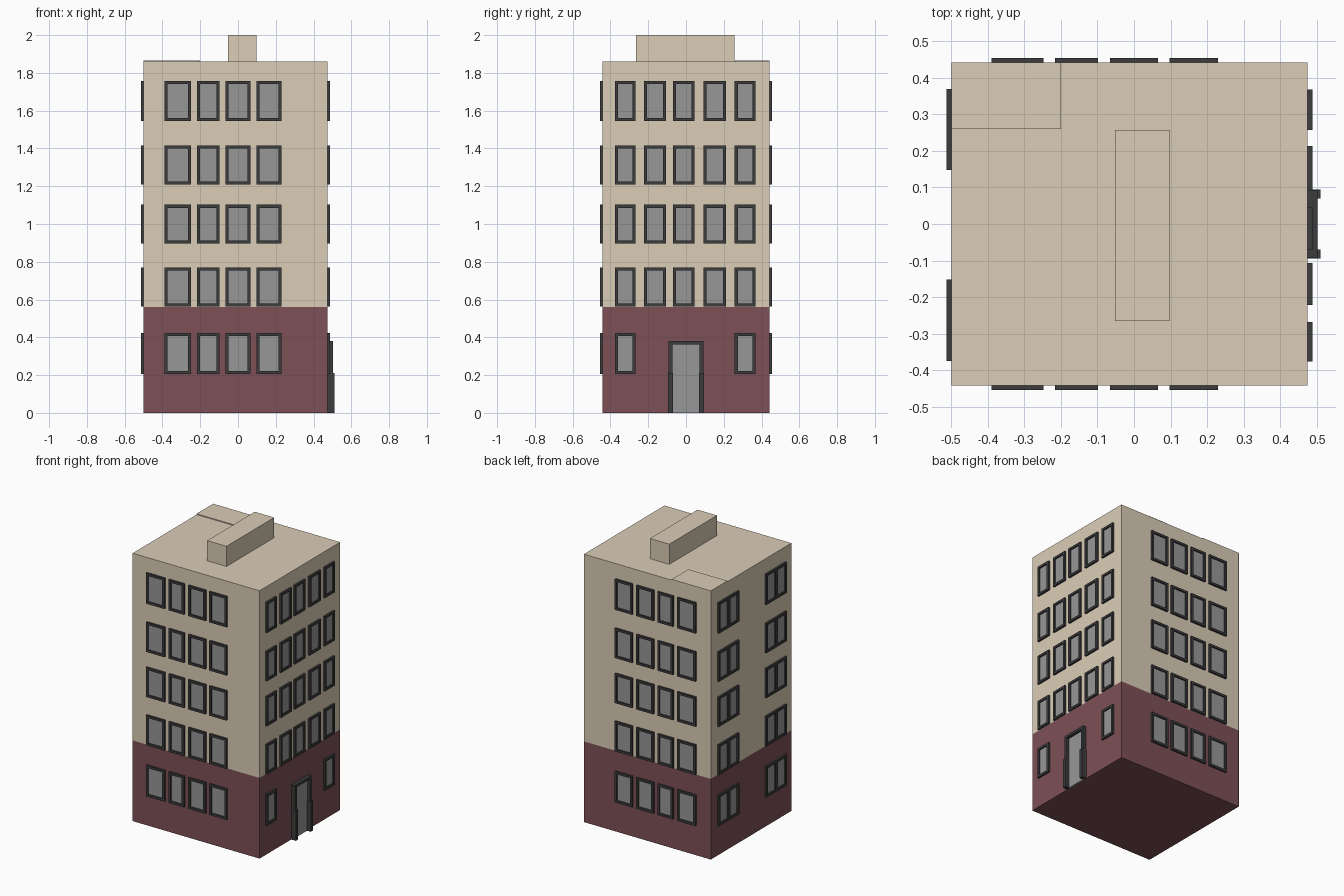
import bpy, bmesh
from mathutils import Matrix, Vector

if "Cube" in bpy.data.objects:
    bpy.data.objects.remove(bpy.data.objects["Cube"])

X0, X1, Y, TOP, BASE = -0.50, 0.475, 0.442, 1.86, 0.56


def material(name, rgb):
    m = bpy.data.materials.new(name)
    m.diffuse_color = (*rgb, 1)
    m.use_nodes = True
    m.node_tree.nodes["Principled BSDF"].inputs["Base Color"].default_value = m.diffuse_color
    return m


TAN = material("tan_plaster", (0.71, 0.61, 0.475))
RED = material("red_plaster", (0.205, 0.08, 0.092))
DARK = material("dark_frame", (0.045, 0.045, 0.048))
GLASS = material("glass", (0.31, 0.31, 0.31))


def add_box(bm, lo, hi):
    lo, hi = Vector(lo), Vector(hi)
    mat = Matrix.Translation((lo + hi) / 2) @ Matrix.Diagonal((*(hi - lo), 1))
    bmesh.ops.create_cube(bm, size=1, matrix=mat)


def add_ring(bm, u0, u1, v0, v1, w, d):
    """Rectangular picture frame of border w and depth d, in wall coordinates."""
    loops = []
    for inset, depth in ((0, 0), (0, d), (w, d), (w, 0)):
        a, b, c, e = u0 + inset, u1 - inset, v0 + inset, v1 - inset
        loops.append([bm.verts.new((u, v, depth)) for u, v in ((a, c), (b, c), (b, e), (a, e))])
    for k in range(4):
        p, q = loops[k], loops[(k + 1) % 4]
        for i in range(4):
            j = (i + 1) % 4
            bm.faces.new((p[i], p[j], q[j], q[i]))


def finish(bm, name, mat, matrix=None):
    if matrix is not None:
        bm.transform(matrix)
    bmesh.ops.recalc_face_normals(bm, faces=bm.faces)
    mesh = bpy.data.meshes.new(name)
    bm.to_mesh(mesh)
    bm.free()
    mesh.materials.append(mat)
    bpy.context.collection.objects.link(bpy.data.objects.new(name, mesh))


def box(name, lo, hi, mat, open_side=None):
    bm = bmesh.new()
    add_box(bm, lo, hi)
    if open_side is not None:
        bm.normal_update()
        bmesh.ops.delete(bm, geom=[f for f in bm.faces if f.normal.z * open_side > 0.9],
                         context='FACES_ONLY')
    finish(bm, name, mat)


def wall(u_axis, out, origin):
    """Matrix from wall coordinates (along, up, outward) to the world."""
    m = Matrix((u_axis, (0, 0, 1), out)).transposed().to_4x4()
    m.translation = origin
    return m


# Walls and roof parts
box("ground_floor_walls", (X0, -Y, 0), (X1, Y, BASE), RED, open_side=1)
box("upper_walls", (X0, -Y, BASE), (X1, Y, TOP), TAN, open_side=-1)
box("roof_housing", (-0.052, -0.265, TOP), (0.097, 0.258, 2.0), TAN)
box("roof_corner_slab", (X0, 0.26, TOP), (-0.20, Y, TOP + 0.006), TAN)

# Windows: column spans, repeated on each floor
FLOORS = [(0.207, 0.422), (0.562, 0.77), (0.897, 1.102), (1.21, 1.416), (1.545, 1.757)]
LONG = [(-0.39, -0.248), (-0.216, -0.098), (-0.066, 0.066), (0.097, 0.23)]
ENTRY = [(-0.377, -0.268), (-0.222, -0.107), (-0.07, 0.046), (0.092, 0.213), (0.258, 0.368)]
PAIRS = [(-0.375, -0.152), (0.148, 0.37)]


def windows(name, matrix, columns, ground_columns, mullion=False):
    frames, panes = bmesh.new(), bmesh.new()
    for floor, (v0, v1) in enumerate(FLOORS):
        for u0, u1 in (columns if floor else ground_columns):
            add_ring(frames, u0, u1, v0, v1, 0.016, 0.013)
            add_box(panes, (u0 + 0.008, v0 + 0.008, 0), (u1 - 0.008, v1 - 0.008, 0.004))
            if mullion:
                c = (u0 + u1) / 2
                add_box(frames, (c - 0.012, v0 + 0.016, 0), (c + 0.012, v1 - 0.016, 0.013))
    finish(frames, name + "_window_frames", DARK, matrix)
    finish(panes, name + "_window_panes", GLASS, matrix)


windows("front", wall((1, 0, 0), (0, -1, 0), (0, -Y, 0)), LONG, LONG)
windows("back", wall((1, 0, 0), (0, 1, 0), (0, Y, 0)), LONG, LONG)
windows("right", wall((0, 1, 0), (1, 0, 0), (X1, 0, 0)), ENTRY, [ENTRY[0], ENTRY[-1]])
windows("left", wall((0, 1, 0), (-1, 0, 0), (X0, 0, 0)), PAIRS, PAIRS, mullion=True)

# Entrance on the right side: frame, lower side posts and door
bm = bmesh.new()
for lo, hi in ((-0.092, -0.072), (0.072, 0.092)):
    add_box(bm, (X1, lo, 0), (0.502, hi, 0.38))
add_box(bm, (X1, -0.072, 0.362), (0.502, 0.072, 0.38))
finish(bm, "door_frame", DARK)
bm = bmesh.new()
for lo, hi in ((-0.094, -0.07), (0.07, 0.094)):
    add_box(bm, (X1, lo, 0), (0.51, hi, 0.21))
finish(bm, "door_side_posts", DARK)
box("door", (X1, -0.072, 0), (0.482, 0.072, 0.362), GLASS)
